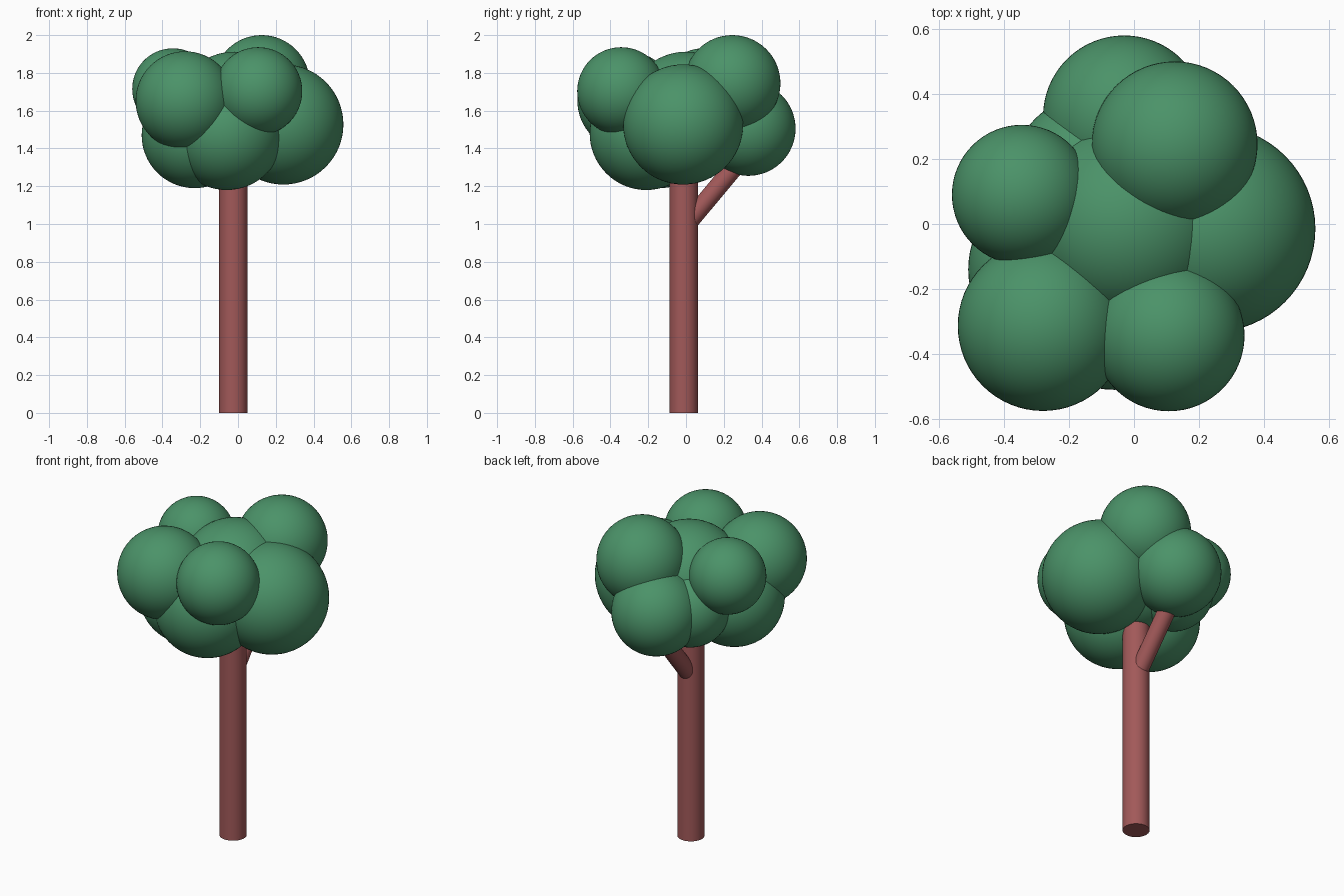
import bpy
from mathutils import Vector

if "Cube" in bpy.data.objects:
    bpy.data.objects.remove(bpy.data.objects["Cube"])


def material(name, color):
    m = bpy.data.materials.new(name)
    m.diffuse_color = color
    m.use_nodes = True
    m.node_tree.nodes["Principled BSDF"].inputs["Base Color"].default_value = m.diffuse_color
    return m


bark = material("bark", (0.36, 0.10, 0.10, 1))
leaf = material("leaf", (0.07, 0.29, 0.14, 1))


def finish(name, mat):
    ob = bpy.context.object
    ob.name = name
    ob.data.materials.append(mat)
    bpy.ops.object.shade_smooth_by_angle()


def rod(name, start, end, radius):
    a, b = Vector(start), Vector(end)
    bpy.ops.mesh.primitive_cylinder_add(
        vertices=48, radius=radius, depth=(b - a).length, location=(a + b) / 2,
        rotation=(b - a).to_track_quat('Z', 'Y').to_euler())
    finish(name, bark)


# Trunk and the side branch reaching to the back
rod("trunk", (-0.025, -0.012, 0), (-0.025, -0.012, 1.45), 0.075)
rod("branch", (-0.025, 0.0, 0.995), (-0.03, 0.33, 1.39), 0.05)

# Foliage balls: part name, centre, radius
balls = [
    ("foliage_centre", (-0.02, 0.0, 1.60), 0.312),
    ("foliage_top_back", (0.125, 0.245, 1.745), 0.255),
    ("foliage_top_front", (0.107, -0.343, 1.703), 0.233),
    ("foliage_front_left", (-0.28, -0.313, 1.652), 0.262),
    ("foliage_left", (-0.345, 0.09, 1.715), 0.215),
    ("foliage_back", (-0.03, 0.33, 1.505), 0.25),
    ("foliage_right", (0.24, -0.015, 1.527), 0.318),
    ("foliage_low_front", (-0.06, -0.21, 1.48), 0.30),
    ("foliage_low_left", (-0.23, -0.14, 1.47), 0.28),
    ("foliage_low_back", (-0.145, 0.165, 1.50), 0.225),
]
for name, centre, radius in balls:
    bpy.ops.mesh.primitive_uv_sphere_add(
        segments=64, ring_count=32, radius=radius, location=centre)
    finish(name, leaf)
